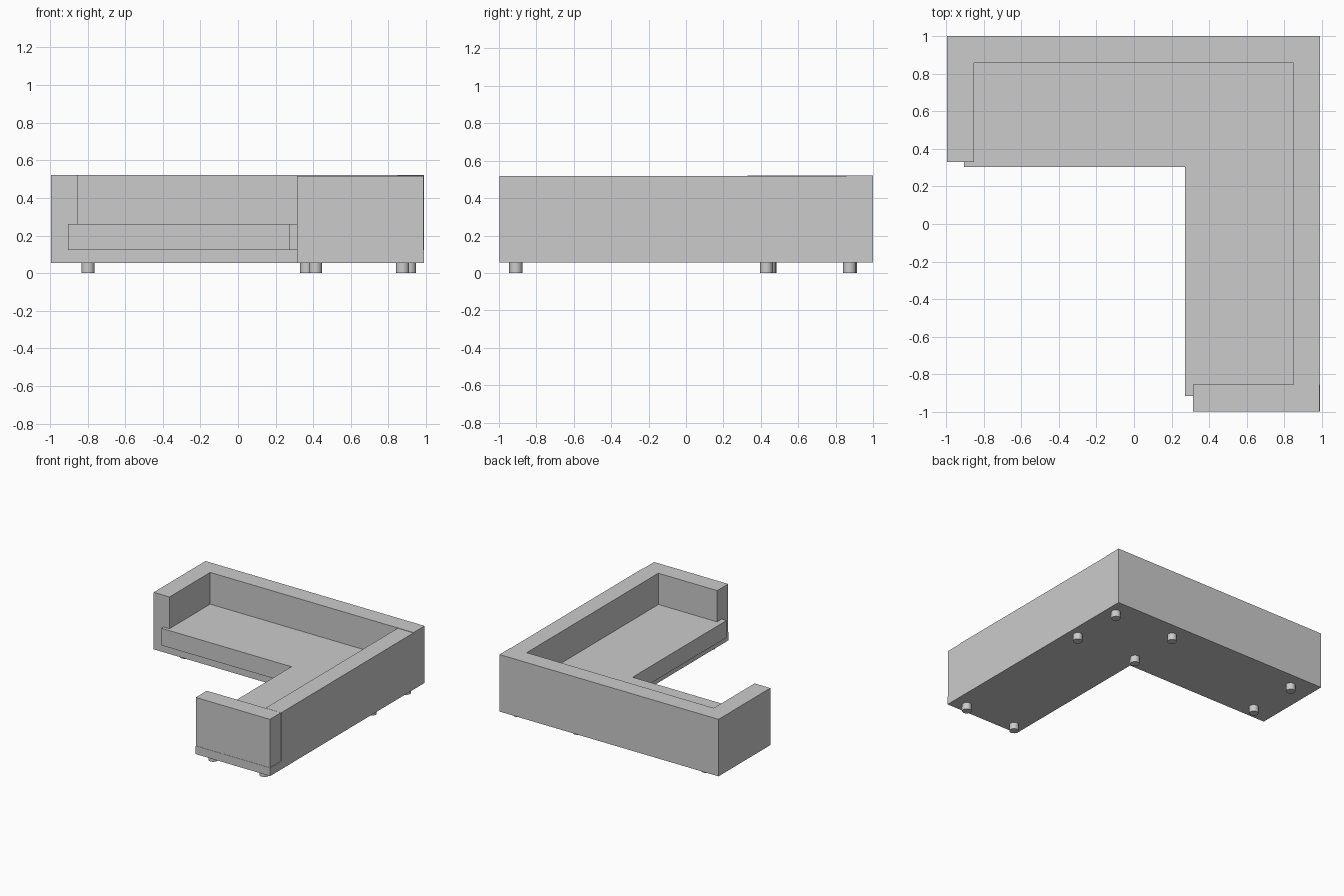
import bpy, bmesh
from math import radians

if "Cube" in bpy.data.objects:
    bpy.data.objects.remove(bpy.data.objects["Cube"])


def prism(name, outline, z0, z1):
    """Extrude a flat outline from z0 up to z1."""
    bm = bmesh.new()
    face = bm.faces.new([bm.verts.new((x, y, z0)) for x, y in outline])
    top = bmesh.ops.extrude_face_region(bm, geom=[face])["geom"]
    verts = [v for v in top if isinstance(v, bmesh.types.BMVert)]
    bmesh.ops.translate(bm, verts=verts, vec=(0, 0, z1 - z0))
    bmesh.ops.recalc_face_normals(bm, faces=bm.faces)
    mesh = bpy.data.meshes.new(name)
    bm.to_mesh(mesh)
    bm.free()
    obj = bpy.data.objects.new(name, mesh)
    bpy.context.collection.objects.link(obj)
    return obj


def box(name, x0, x1, y0, y1, z0, z1):
    return prism(name, [(x0, y0), (x1, y0), (x1, y1), (x0, y1)], z0, z1)


def l_shape(left, right, front, back, inner_x, inner_y):
    """L outline with its empty corner at the front left."""
    return [(left, inner_y), (inner_x, inner_y), (inner_x, front),
            (right, front), (right, back), (left, back)]


BASE, SEAT, CUSHION, TOP = 0.055, 0.122, 0.262, 0.522

# L-shaped plinth and overhanging seat cushion
prism("base", l_shape(-0.995, 0.99, -0.998, 1.0, 0.315, 0.33), BASE, SEAT)
prism("seat_cushion", l_shape(-0.905, 0.90, -0.915, 0.92, 0.272, 0.303), SEAT, CUSHION)

# Backrests and arms
box("rear_backrest", -0.995, 0.99, 0.857, 1.0, SEAT, TOP)
box("left_arm", -0.995, -0.852, 0.33, 0.857, SEAT, TOP)
box("side_backrest", 0.847, 0.99, -0.853, 0.857, SEAT, TOP - 0.003)
box("front_arm", 0.315, 0.986, -0.996, -0.853, SEAT, TOP - 0.004)

# Short round legs
legs = [(-0.797, 0.88), (-0.797, 0.45), (0.365, 0.88), (0.365, 0.445),
        (0.912, 0.875), (0.912, 0.43), (0.412, -0.91), (0.875, -0.91)]
for i, (x, y) in enumerate(legs, 1):
    bpy.ops.mesh.primitive_cylinder_add(vertices=24, radius=0.035, depth=BASE,
                                        location=(x, y, BASE / 2))
    bpy.context.object.name = f"leg_{i}"
    bpy.ops.object.shade_smooth_by_angle(angle=radians(40))
